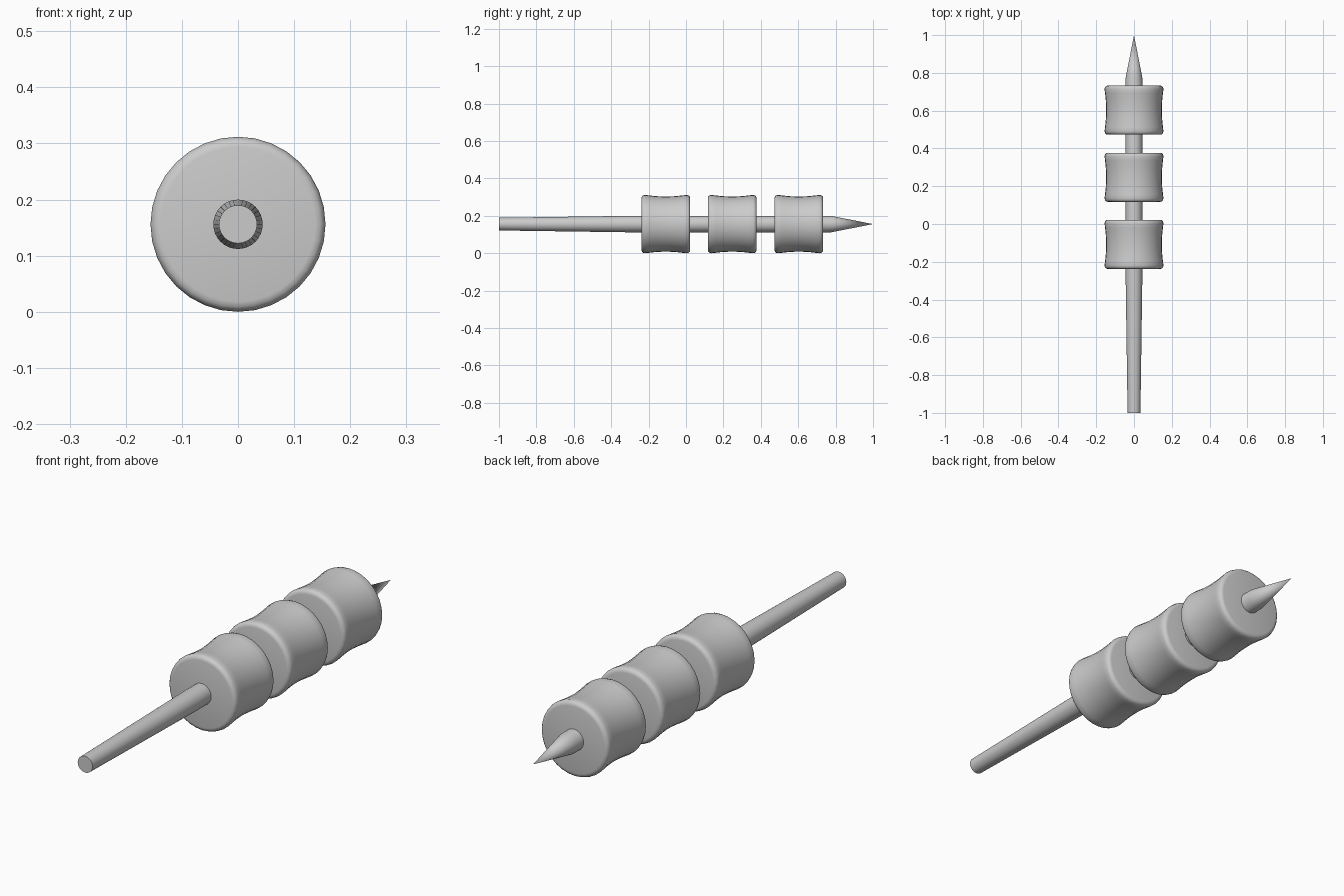
import bpy, bmesh, math

if "Cube" in bpy.data.objects:
    bpy.data.objects.remove(bpy.data.objects["Cube"])

SIDES = 32
AXIS_Z = 0.156


def lathe(name, profile):
    """Revolve (y, radius) points around the long horizontal axis."""
    bm = bmesh.new()
    rings = []
    for y, r in profile:
        if r == 0:
            rings.append([bm.verts.new((0, y, AXIS_Z))])
            continue
        rings.append([bm.verts.new((r * math.sin(2 * math.pi * i / SIDES), y,
                                    AXIS_Z + r * math.cos(2 * math.pi * i / SIDES)))
                      for i in range(SIDES)])
    for a, b in zip(rings, rings[1:]):
        for i in range(SIDES):
            j = (i + 1) % SIDES
            if len(b) == 1:
                bm.faces.new((a[i], a[j], b[0]))
            else:
                bm.faces.new((a[i], a[j], b[j], b[i]))
    for ring in (rings[0], rings[-1]):
        if len(ring) > 1:
            bm.faces.new(ring)
    bmesh.ops.recalc_face_normals(bm, faces=bm.faces)
    mesh = bpy.data.meshes.new(name)
    bm.to_mesh(mesh)
    bm.free()
    obj = bpy.data.objects.new(name, mesh)
    bpy.context.collection.objects.link(obj)
    bpy.ops.object.select_all(action='DESELECT')
    obj.select_set(True)
    bpy.context.view_layer.objects.active = obj
    bpy.ops.object.shade_smooth_by_angle(angle=math.radians(35))
    return obj


# tapered stick with a pointed tip
lathe("stick", [(-1, 0.034), (-0.3, 0.044), (0.775, 0.044), (1, 0)])

# waisted marshmallow profile with rounded rims, mirrored about its middle
half = [(-0.13, 0.138), (-0.128, 0.147), (-0.122, 0.153), (-0.112, 0.156),
        (-0.09, 0.1535), (-0.06, 0.150), (-0.03, 0.148)]
profile = half + [(0, 0.1475)] + [(-y, r) for y, r in reversed(half)]

# three marshmallows along the stick
for n, centre in enumerate((-0.108, 0.247, 0.603)):
    lathe(f"marshmallow_{n + 1}", [(centre + y, r) for y, r in profile])
